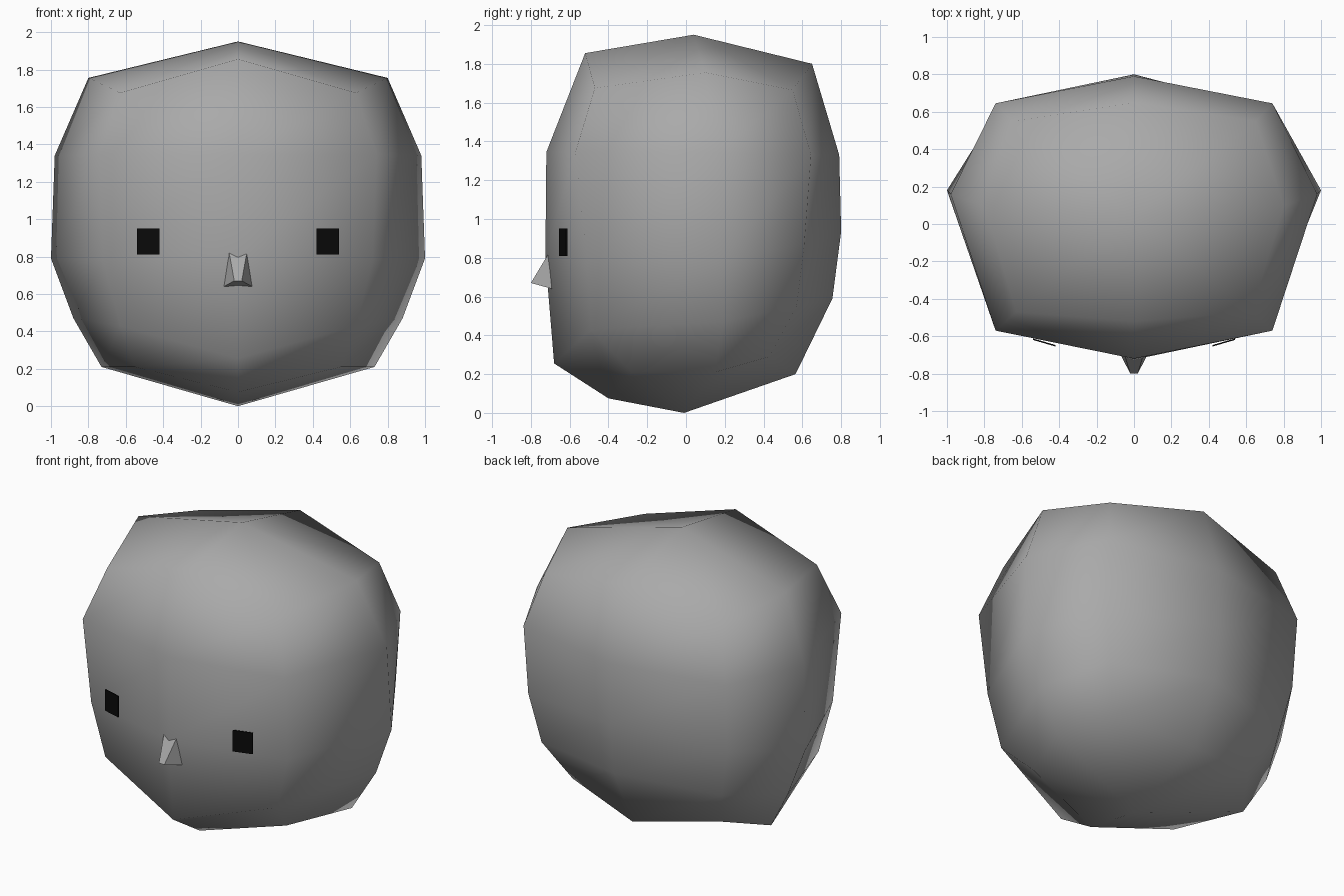
import bpy

cube = bpy.data.objects.get("Cube")
if cube:
    bpy.data.objects.remove(cube, do_unlink=True)


def material(name, value):
    mat = bpy.data.materials.new(name)
    mat.use_nodes = True
    colour = (value, value, value, 1)
    mat.diffuse_color = colour
    mat.node_tree.nodes["Principled BSDF"].inputs["Base Color"].default_value = colour
    return mat


def build(name, verts, faces, mat, smooth=False):
    mesh = bpy.data.meshes.new(name)
    mesh.from_pydata(verts, [], faces)
    mesh.materials.append(mat)
    for poly in mesh.polygons:
        poly.use_smooth = smooth
    obj = bpy.data.objects.new(name, mesh)
    bpy.context.collection.objects.link(obj)
    return obj


grey = material("grey", 0.4)
black = material("black", 0.003)

# Head: half rings from front centre round the left side to back centre
half_rings = [
    [(0, -.40, .075), (.55, -.28, .21), (.73, .15, .21), (.53, .43, .29), (0, .565, .20)],
    [(0, -.68, .255), (.63, -.49, .43), (.88, .19, .47), (.66, .57, .55), (0, .755, .59)],
    [(0, -.725, .80), (.72, -.51, .78), (1, .18, .79), (.73, .61, .87), (0, .80, .935)],
    [(0, -.72, 1.345), (.74, -.57, 1.345), (.98, .16, 1.34), (.74, .645, 1.33), (0, .79, 1.33)],
    [(0, -.52, 1.855), (.63, -.47, 1.675), (.80, .10, 1.755), (.65, .55, 1.665), (0, .65, 1.80)],
]
verts = []
for half in half_rings:
    verts += half + [(-x, y, z) for x, y, z in half[3:0:-1]]
n = 8
faces = [(r * n + i, r * n + (i + 1) % n, (r + 1) * n + (i + 1) % n, (r + 1) * n + i)
         for r in range(len(half_rings) - 1) for i in range(n)]

# Top and bottom caps: four quads round a centre point
bottom, top = len(verts), len(verts) + 1
verts += [(0, -.01, 0), (0, .04, 1.95)]
last = top - 1 - n
for i in range(0, n, 2):
    a, b, c = i, i + 1, (i + 2) % n
    faces += [(bottom, c, b, a), (top, last + a, last + b, last + c)]
build("head", verts, faces, grey, smooth=True)

# Beak: small tapered wedge set into the front
beak = [(s * x, y, z) for x, y, z in [(.02, -.80, .67), (.047, -.71, .82), (.075, -.692, .64)]
        for s in (-1, 1)]
build("beak", beak, [(0, 1, 3, 2), (1, 5, 3), (0, 2, 4), (0, 4, 5, 1), (2, 3, 5, 4)], grey)

# Eyes: thin square plates following the curve of the face
for side, label in ((1, "left"), (-1, "right")):
    plate = [(side * x, y + depth, z) for depth in (0, .008)
             for x, y, z in [(.42, -.655, .81), (.54, -.62, .81), (.54, -.62, .95), (.42, -.655, .95)]]
    quads = [(0, 1, 2, 3), (7, 6, 5, 4)] + [(i, i + 4, (i + 1) % 4 + 4, (i + 1) % 4) for i in range(4)]
    if side < 0:
        quads = [q[::-1] for q in quads]
    build(label + "_eye", plate, quads, black)
